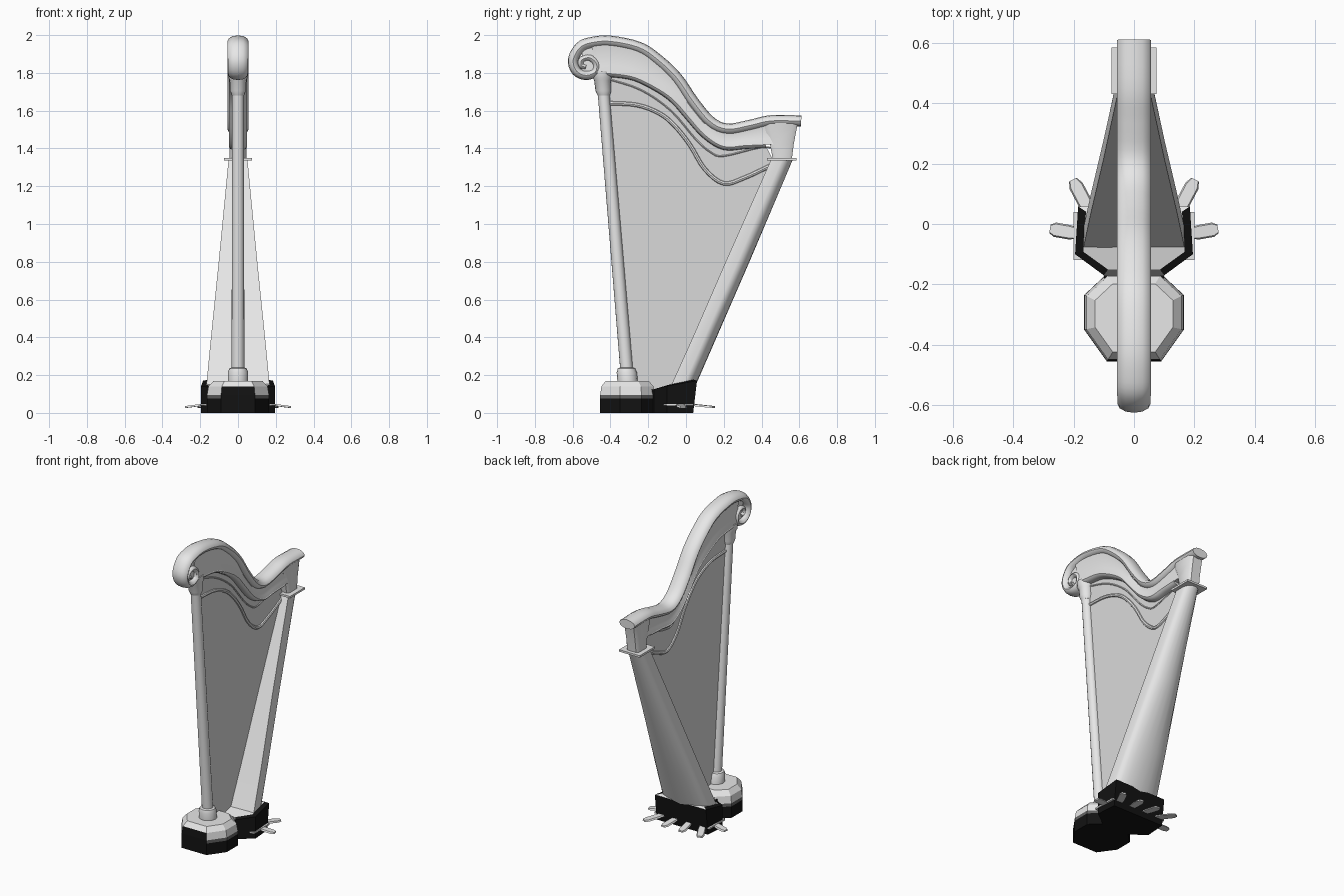
import bpy, bmesh, math
from mathutils import Vector

cube = bpy.data.objects.get("Cube")
if cube:
    bpy.data.objects.remove(cube)


def material(name, value):
    m = bpy.data.materials.new(name)
    m.use_nodes = True
    m.diffuse_color = (value, value, value, 1)
    m.node_tree.nodes["Principled BSDF"].inputs["Base Color"].default_value = (value, value, value, 1)
    return m


BODY = material("pale_grey", 0.8)
SHEET = material("string_grey", 0.7)
DARK = material("dark_grey", 0.12)
BLACK = material("black", 0.006)
parts = []


def loft(name, rings, mats, rule=None):
    """Skin equal-sized rings, cap both ends, and colour faces by a rule."""
    bm = bmesh.new()
    rows = [[bm.verts.new(p) for p in ring] for ring in rings]
    n = len(rows[0])
    for a, b in zip(rows, rows[1:]):
        for i in range(n):
            j = (i + 1) % n
            bm.faces.new((a[i], a[j], b[j], b[i]))
    bm.faces.new(rows[0])
    bm.faces.new(rows[-1])
    bmesh.ops.recalc_face_normals(bm, faces=bm.faces)
    if rule:
        for f in bm.faces:
            f.material_index = rule(f.calc_center_median(), f.normal)
    mesh = bpy.data.meshes.new(name)
    bm.to_mesh(mesh)
    bm.free()
    for m in mats:
        mesh.materials.append(m)
    ob = bpy.data.objects.new(name, mesh)
    bpy.context.collection.objects.link(ob)
    parts.append(ob)
    return ob


def smooth_path(points, steps=4):
    """Catmull-Rom curve through (y, z) points."""
    p = [Vector(q) for q in points]
    p = [2 * p[0] - p[1]] + p + [2 * p[-1] - p[-2]]
    out = []
    for a, b, c, d in zip(p, p[1:], p[2:], p[3:]):
        for k in range(steps):
            t = k / steps
            out.append(0.5 * (2 * b + (c - a) * t + (2 * a - 5 * b + 4 * c - d) * t * t
                              + (3 * b - a - 3 * c + d) * t ** 3))
    return out + [p[-2]]


def sweep(name, path, width, thick, mat=BODY, sides=12):
    """Oval tube along a (y, z) path; width and thick are functions of 0..1."""
    rings = []
    last = len(path) - 1
    for i, p in enumerate(path):
        d = (path[min(i + 1, last)] - path[max(i - 1, 0)]).normalized()
        w, h = width(i / last), thick(i / last)
        ring = []
        for k in range(sides):
            a = math.tau * k / sides
            q = p + Vector((-d.y, d.x)) * h * math.sin(a)
            ring.append((w * math.cos(a), q.x, q.y))
        rings.append(ring)
    return loft(name, rings, [mat])


def turned(name, profile, a, b, sides=16):
    """Round horizontal rings of (radius, height) along a leaning line a-b in (y, z)."""
    rings = []
    for r, z in profile:
        y = a[0] + (b[0] - a[0]) * (z - a[1]) / (b[1] - a[1])
        rings.append([(r * math.cos(math.tau * k / sides), y + r * math.sin(math.tau * k / sides), z)
                      for k in range(sides)])
    return loft(name, rings, [BODY])


def box(name, x, y0, y1, z0, z1):
    rect = [(-x, y0), (x, y0), (x, y1), (-x, y1)]
    return loft(name, [[(u, v, z) for u, v in rect] for z in (z0, z1)], [BODY])


# Neck: scrolled top rail, side panel and lower bead
crest = [(-.56, 1.935), (-.5, 1.96), (-.4, 1.967), (-.25, 1.935), (-.15, 1.87), (-.05, 1.775),
         (.04, 1.645), (.13, 1.54), (.22, 1.502), (.34, 1.522), (.45, 1.546), (.61, 1.545)]
scroll = [(-.53, 1.83), (-.555, 1.84), (-.55, 1.87), (-.51, 1.88), (-.475, 1.85), (-.48, 1.805),
          (-.53, 1.787), (-.58, 1.81), (-.597, 1.87)]
sweep("top_rail", smooth_path(scroll + crest),
      lambda t: .04 + .016 * min(1, t * 2.2),
      lambda t: .015 + .015 * min(1, t * 2.2))
under = [(-.48, 1.8), (-.39, 1.795), (-.27, 1.775), (-.14, 1.71), (-.06, 1.65), (.01, 1.57), (.1, 1.47),
         (.2, 1.41), (.31, 1.415), (.42, 1.42), (.5, 1.42)]
upper, lower = smooth_path(crest[1:]), smooth_path(under)
panel = []
for u, l in zip(upper, lower):
    ring = []
    for w, t in ((.045, 0), (.04, .25), (.03, .6), (.04, 1)):
        q = l.lerp(u, t)
        ring.append((w, q.x, q.y))
    panel.append(ring + [(-x, y, z) for x, y, z in reversed(ring)])
loft("neck_panel", panel, [BODY])
sweep("neck_lower_bead", lower[:-4], lambda t: .047, lambda t: .018)
box("scroll_web", .026, -.55, -.44, 1.81, 1.95)

# Shoulder block joining the neck to the soundbox
shoulder = []
for z, x, y0, y1 in ((1.34, .045, .46, .56), (1.42, .045, .445, .57), (1.5, .047, .42, .585),
                     (1.545, .05, .41, .595)):
    shoulder.append([(sx * x * fx, (y0 + y1) / 2 + (y1 - y0) / 2 * fy, z) for sx, fx, fy in
                     ((-1, .7, -1), (1, .7, -1), (1, 1, -.7), (1, 1, .7), (1, .7, 1),
                      (-1, .7, 1), (-1, 1, .7), (-1, 1, -.7))])
loft("shoulder", shoulder, [BODY])
box("shoulder_plate", .075, .43, .585, 1.337, 1.35)

# Column with collar and capital
foot, head = (-.312, .2), (-.442, 1.76)
turned("column", [(.034, .16), (.031, 1.78)], foot, head)
turned("column_collar", [(.054, .16), (.054, .215), (.046, .235), (.034, .24)], foot, head)
turned("column_capital", [(.032, 1.68), (.042, 1.705), (.044, 1.76), (.052, 1.775), (.052, 1.81)], foot, head)

# Soundbox: flat front board and rounded back, tapering upward
soundbox = []
for z, w, y, d in ((.12, .17, -.09, .13), (.4, .143, .036, .126), (.8, .102, .21, .126), (1.34, .05, .45, .115)):
    ring = [(-w, y, z), (w, y, z), (w, y + d * .5, z)]
    for k in range(1, 10):
        a = math.pi * k / 10
        ring.append((w * math.cos(a), y + d * (.5 + .5 * math.sin(a)), z))
    soundbox.append(ring + [(-w, y + d * .5, z)])
loft("soundbox", soundbox, [BODY])

# String field with its two curved bands
field = [(-.31, .15), (-.15, .12), (-.06, .16), (.46, 1.34)]
field += [(p.x, p.y) for p in reversed(lower[:-4])] + [(-.44, 1.76)]
loft("string_field", [[(x, y, z) for y, z in field] for x in (-.002, .002)], [SHEET])
band = [(-.42, 1.64), (-.26, 1.63), (-.14, 1.585), (-.06, 1.52), (.02, 1.42), (.1, 1.29), (.2, 1.215),
        (.31, 1.245), (.45, 1.31)]
sweep("string_band", smooth_path(band), lambda t: .012, lambda t: .012, sides=8)
line = [(-.42, 1.77), (-.24, 1.71), (-.08, 1.6), (.05, 1.45), (.13, 1.38), (.2, 1.36), (.39, 1.405), (.47, 1.4)]
sweep("string_line", smooth_path(line), lambda t: .007, lambda t: .005, sides=6)


def mirrored(half):
    return half + [(-x, y) for x, y in reversed(half)]


# Front foot: faceted drum, black below with a pale crown
octagon = mirrored([(.09, -.455), (.165, -.35), (.165, -.235), (.09, -.165)])
drum = [[(x * s, -.315 + (y + .315) * s, z) for x, y in octagon]
        for z, s in ((0, 1), (.075, 1), (.095, .995), (.14, .95), (.17, .78))]


def drum_colour(c, n):
    if c.z < .075 or (n.y < -.7 and c.z < .14):
        return 2
    return 1 if c.z < .095 else 0


loft("front_foot", drum, [BODY, DARK, BLACK], drum_colour)

# Rear foot: black block rising to the back with a pale top
hexagon = mirrored([(.1, -.17), (.195, -.1), (.185, .058)])


def rise(y):
    return .125 + .045 * min(1, max(0, (y + .17) / .18))


rear = [[(x, y - .02 * (y > 0), 0) for x, y in hexagon],
        [(x, y, rise(y)) for x, y in hexagon],
        [(x * .86, -.05 + (y + .05) * .84, rise(y) + .006) for x, y in hexagon]]


def rear_colour(c, n):
    if n.z < .5 or abs(c.x) > .1:
        return 2
    return 1 if c.y < -.13 else 0


loft("rear_foot", rear, [BODY, DARK, BLACK], rear_colour)
box("foot_bridge", .1, -.2, -.14, 0, .125).data.materials[0] = BLACK

# Pedal plate and pedals fanned around the rear foot
box("pedal_plate", .2, -.12, .04, .038, .048)
for side in (-1, 1):
    for i, (x, y, angle, reach) in enumerate(((.17, -.035, 10, .11), (.13, .01, 62, .155), (.045, .01, 82, .14))):
        d = Vector((math.cos(math.radians(angle)), math.sin(math.radians(angle))))
        s = Vector((-d.y, d.x))
        tongue = []
        for t, w in ((0, .014), (.4, .024), (.85, .024), (1, .014)):
            p = Vector((x, y)) + d * reach * t
            z = .04 - .014 * t
            tongue.append([(side * (p + s * e).x, (p + s * e).y, z + h)
                           for e, h in ((-w, 0), (w, 0), (w * .8, .01), (-w * .8, .01))])
        loft(f"pedal_{'left' if side > 0 else 'right'}_{i + 1}", tongue, [BODY])

# Smooth the turned and swept parts, keeping edges and feet crisp
bpy.ops.object.select_all(action='DESELECT')
for ob in parts:
    if not ob.name.endswith(("foot", "bridge")):
        ob.select_set(True)
        bpy.context.view_layer.objects.active = ob
bpy.ops.object.shade_smooth_by_angle(angle=math.radians(40))
